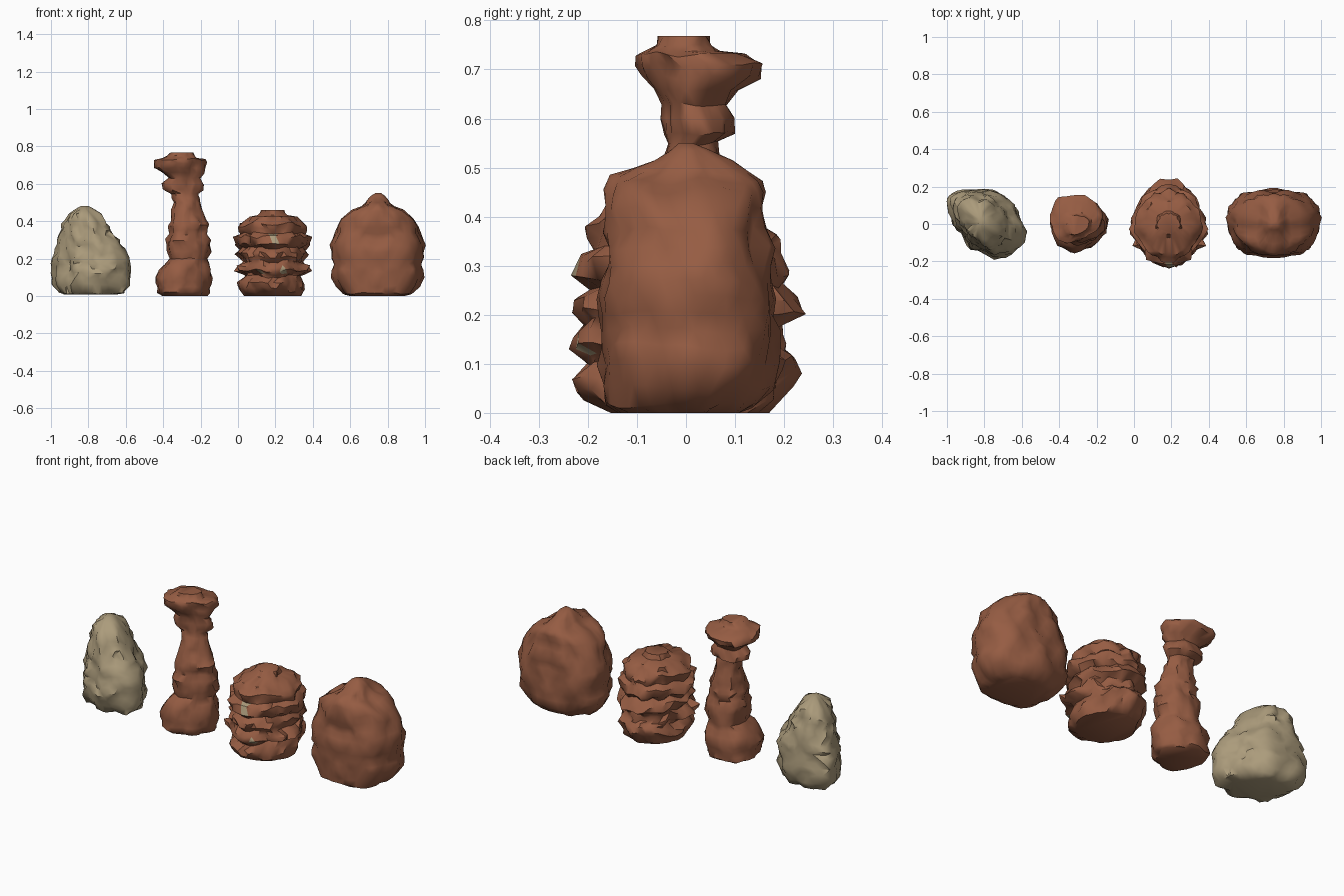
import bpy, bmesh, math, random
from mathutils import Vector, noise

random.seed(4)


def material(name, rgb):
    m = bpy.data.materials.new(name)
    m.diffuse_color = (*rgb, 1)
    return m


red = material("red sandstone", (0.305, 0.108, 0.056))
tan = material("tan stone", (0.41, 0.33, 0.20))


def superellipse(p):
    """Unit outline function: p=2 is round, larger is boxier."""
    def f(a):
        c, s = math.cos(a), math.sin(a)
        r = (abs(c) ** p + abs(s) ** p) ** (-1 / p)
        return r * c, r * s
    return f


def polygon(points):
    """Unit outline function from plan points, cast from the box centre."""
    xs, ys = [p[0] for p in points], [p[1] for p in points]
    cx, cy = (min(xs) + max(xs)) / 2, (min(ys) + max(ys)) / 2
    hx, hy = (max(xs) - min(xs)) / 2, (max(ys) - min(ys)) / 2
    q = [Vector(((x - cx) / hx, (y - cy) / hy)) for x, y in points]

    def f(a):
        d = Vector((math.cos(a), math.sin(a)))
        for p0, p1 in zip(q, q[1:] + q[:1]):
            e = p1 - p0
            den = d.x * e.y - d.y * e.x
            if abs(den) < 1e-9:
                continue
            t = (p0.x * e.y - p0.y * e.x) / den
            u = (p0.x * d.y - p0.y * d.x) / den
            if t > 0 and -1e-6 <= u <= 1.000001:
                return d.x * t, d.y * t
        return d.x, d.y
    return f


def rock(name, outline, rings, mats, amp, freq, step, n, mirror=False, stretch=1.0, wave=0.8):
    """Loft rings (z, x0, x1, y0, y1), then roughen them with noise."""
    fine = [rings[0]]
    for a, b in zip(rings, rings[1:]):
        k = max(1, round((b[0] - a[0]) / step))
        fine += [tuple(u + (v - u) * i / k for u, v in zip(a, b)) for i in range(1, k + 1)]
    bm = bmesh.new()
    mid = (min(r[1] for r in rings) + max(r[2] for r in rings)) / 2
    seed = Vector((random.uniform(0, 50), 7, 3))
    loops = []
    for j, (z, x0, x1, y0, y1) in enumerate(fine):
        cx, cy, hx, hy = (x0 + x1) / 2, (y0 + y1) / 2, (x1 - x0) / 2, (y1 - y0) / 2
        fade = min(1, min(hx, hy) / 0.08)
        loop = []
        for i in range(n):
            a = 2 * math.pi * (i + 0.5 * (j % 2)) / n
            if not mirror:
                a += random.uniform(-0.3, 0.3) * 2 * math.pi / n
            ux, uy = outline(a)
            p = Vector((cx + ux * hx, cy + uy * hy, z))
            s = Vector((abs(p.x - mid) if mirror else p.x, p.y, p.z * stretch))
            d = amp * fade * (noise.noise(s * freq + seed) + 0.6 * noise.noise(s * freq * 2.3 + seed)
                              + 0.6 * noise.noise(s * freq * 4.1 - seed))
            out = Vector((ux * hy, uy * hx, 0)).normalized()
            p += out * d
            if 0 < j < len(fine) - 3:
                w = Vector((s.x, s.y, z * 0.5))
                p.z += wave * amp * fade * noise.noise(w * freq * 1.3 - seed)
            p.z = max(p.z, 0.003 if j else 0.0)
            loop.append(bm.verts.new(p))
        loops.append(loop)
    for j, (l0, l1) in enumerate(zip(loops, loops[1:])):
        for i in range(n):
            k = (i + 1) % n
            if j % 2:
                tris = ((l0[i], l0[k], l1[k]), (l0[i], l1[k], l1[i]))
            else:
                tris = ((l0[i], l0[k], l1[i]), (l0[k], l1[k], l1[i]))
            for t in tris:
                bm.faces.new(t)
    # closed base and top
    bm.faces.new(list(reversed(loops[0])))
    bm.faces.new(loops[-1])
    bmesh.ops.recalc_face_normals(bm, faces=bm.faces)
    me = bpy.data.meshes.new(name)
    bm.to_mesh(me)
    bm.free()
    for m in mats:
        me.materials.append(m)
    ob = bpy.data.objects.new(name, me)
    bpy.context.collection.objects.link(ob)
    bpy.context.view_layer.objects.active = ob
    ob.select_set(True)
    bpy.ops.object.shade_smooth_by_angle(angle=math.radians(45))
    ob.select_set(False)
    return ob


# tan boulder
tan_plan = polygon([(-.567, -.04), (-.585, -.11), (-.73, -.18), (-.865, -.125), (-.955, -.01),
                    (-.995, .075), (-.985, .13), (-.905, .18), (-.715, .16), (-.63, .08)])
rock("tan_boulder", tan_plan, [
    (0.007, -.92, -.65, -.11, .12), (.02, -.97, -.60, -.15, .155), (.06, -.992, -.57, -.17, .18),
    (.12, -.997, -.562, -.18, .19), (.20, -.995, -.575, -.175, .185), (.25, -.982, -.60, -.165, .18),
    (.30, -.96, -.635, -.15, .17), (.35, -.945, -.665, -.135, .16), (.40, -.93, -.705, -.11, .145),
    (.44, -.905, -.735, -.09, .12), (.465, -.87, -.775, -.05, .08), (.482, -.84, -.80, -.01, .04)],
    [tan], 0.024, 11, 0.032, 34)

# hoodoo pillar with a cap stone
pillar_plan = polygon([(-1, .1), (-.75, .8), (-.1, 1), (.6, .8), (1, .2), (.92, -.3),
                       (.35, -.8), (-.25, -1), (-.8, -.8), (-.95, -.35)])
rock("hoodoo_pillar", pillar_plan, [
    (0, -.40, -.17, -.12, .11), (.02, -.43, -.15, -.155, .135), (.10, -.437, -.14, -.16, .145),
    (.14, -.42, -.145, -.145, .135), (.17, -.395, -.155, -.13, .12), (.20, -.37, -.165, -.105, .11),
    (.24, -.38, -.145, -.115, .12), (.30, -.38, -.15, -.11, .115), (.33, -.36, -.165, -.095, .10),
    (.38, -.37, -.16, -.10, .10), (.43, -.36, -.185, -.08, .088), (.50, -.345, -.20, -.06, .075),
    (.55, -.355, -.215, -.045, .07), (.57, -.40, -.185, -.05, .10), (.60, -.40, -.18, -.05, .095),
    (.63, -.375, -.205, -.045, .085), (.66, -.41, -.18, -.07, .11), (.685, -.455, -.17, -.095, .155),
    (.71, -.455, -.165, -.10, .16), (.73, -.44, -.175, -.10, .12), (.738, -.395, -.215, -.09, .07),
    (.750, -.375, -.23, -.07, .055), (.768, -.355, -.24, -.06, .05)],
    [red], 0.015, 13, 0.03, 28, stretch=1.5)

# layered rock, blunt ledges alternating with grooves
layered = rock("layered_rock", superellipse(1.9), [
    (0, .04, .33, -.16, .16), (.025, .02, .345, -.20, .19), (.05, .01, .345, -.225, .205),
    (.08, .005, .345, -.22, .24), (.105, .04, .335, -.195, .235), (.12, .03, .35, -.195, .205),
    (.14, -.005, .38, -.22, .19), (.165, -.005, .38, -.225, .185), (.185, .03, .345, -.21, .195),
    (.21, .02, .352, -.225, .24), (.235, .00, .36, -.215, .235), (.258, .025, .35, -.19, .195),
    (.28, -.01, .38, -.215, .205), (.32, -.01, .38, -.22, .205), (.338, .025, .35, -.19, .185),
    (.36, .01, .362, -.188, .175), (.385, .005, .36, -.19, .16), (.405, .035, .34, -.185, .145),
    (.424, .06, .315, -.17, .13), (.434, .115, .255, -.085, .08), (.46, .13, .24, -.06, .06)],
    [red, tan], 0.024, 13, 0.04, 36, mirror=True, stretch=1.4, wave=1.0)

# small tan patches on the front of the layered rock
for f in layered.data.polygons:
    c = f.center
    if c.y < -.13 and ((abs(c.x - .19) < .022 and .28 < c.z < .335)
                       or (abs(abs(c.x - .185) - .065) < .012 and .12 < c.z < .15)):
        f.material_index = 1

# big domed boulder
rock("domed_boulder", superellipse(2.55), [
    (0, .60, .89, -.13, .11), (.015, .565, .925, -.16, .14), (.05, .535, .962, -.17, .165),
    (.10, .507, .985, -.172, .177), (.20, .503, .99, -.168, .177), (.30, .51, .985, -.162, .172),
    (.37, .535, .96, -.157, .168), (.41, .56, .93, -.158, .165), (.45, .61, .885, -.16, .163),
    (.475, .645, .85, -.15, .155), (.495, .675, .82, -.105, .125), (.515, .695, .80, -.065, .09),
    (.535, .715, .78, -.035, .05), (.55, .735, .765, -.015, .015)],
    [red], 0.021, 10, 0.035, 40, mirror=True)
